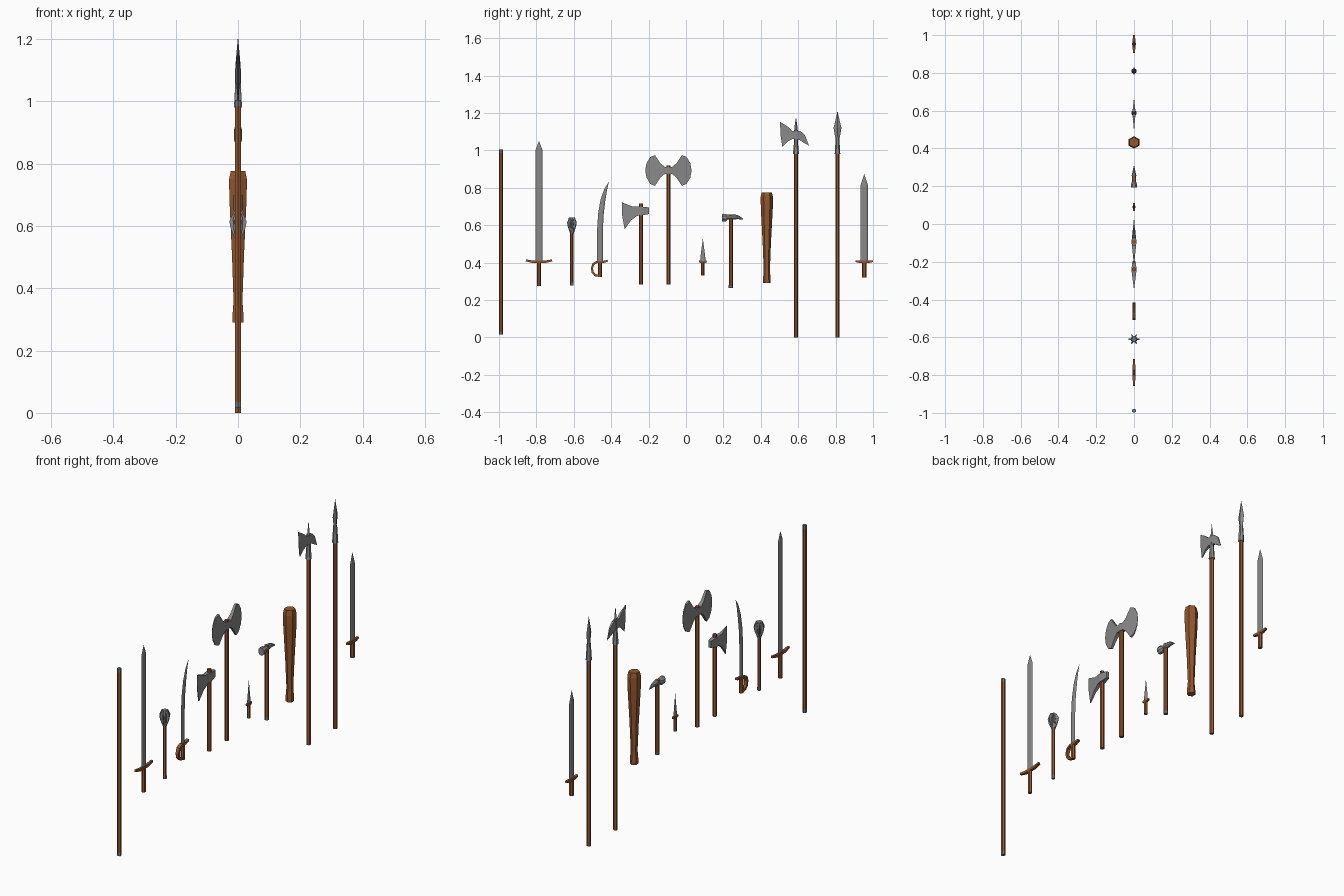
import bpy, bmesh, math
from mathutils import Vector, Matrix

if "Cube" in bpy.data.objects:
    bpy.data.objects.remove(bpy.data.objects["Cube"])


def material(name, rgb):
    m = bpy.data.materials.new(name)
    m.diffuse_color = (*rgb, 1)
    m.use_nodes = True
    m.node_tree.nodes["Principled BSDF"].inputs["Base Color"].default_value = m.diffuse_color
    return m


WOOD = material("brown wood", (0.30, 0.095, 0.027))
METAL = material("grey metal", (0.25, 0.25, 0.25))
CAP = material("blue grey steel", (0.17, 0.20, 0.23))


def finish(name, bm, mat):
    bmesh.ops.remove_doubles(bm, verts=bm.verts, dist=1e-5)
    bmesh.ops.recalc_face_normals(bm, faces=bm.faces)
    me = bpy.data.meshes.new(name)
    bm.to_mesh(me)
    bm.free()
    me.materials.append(mat)
    ob = bpy.data.objects.new(name, me)
    bpy.context.collection.objects.link(ob)
    return ob


def loft(name, yc, rings, mat, n=6, boxy=False):
    """Rings (y, z, in-plane radius, x radius) swept along a path in the yz plane."""
    bm = bmesh.new()
    phase = math.pi / n if boxy else 0
    k = 1 / math.cos(math.pi / n) if boxy else 1
    loops = []
    for i, (y, z, r, hx) in enumerate(rings):
        a, b = rings[max(i - 1, 0)], rings[min(i + 1, len(rings) - 1)]
        t = Vector((b[0] - a[0], b[1] - a[1])).normalized()
        loop = []
        for j in range(n):
            ang = phase + j * math.tau / n
            c = math.cos(ang) * r * k
            loop.append(bm.verts.new((math.sin(ang) * hx * k, yc + y + c * t.y, z - c * t.x)))
        loops.append(loop)
    for p, q in zip(loops, loops[1:]):
        for j in range(n):
            bm.faces.new((p[j], p[(j + 1) % n], q[(j + 1) % n], q[j]))
    for end, ring in ((loops[0], rings[0]), (loops[-1], rings[-1])):
        if ring[2] > 0:
            bm.faces.new(end)
    return finish(name, bm, mat)


def plate(name, yc, outline, mat, t0, t1):
    """Outline (y, z), half thickness falling from t0 at y = 0 to t1 at the far edge."""
    far = max(abs(p[0]) for p in outline)
    bm = bmesh.new()
    sides = []
    for s in (-1, 1):
        sides.append([bm.verts.new((s * (t0 + (t1 - t0) * abs(y) / far), yc + y, z))
                      for y, z in outline])
        bm.faces.new(sides[-1])
    m = len(outline)
    for i in range(m):
        j = (i + 1) % m
        bm.faces.new((sides[0][i], sides[0][j], sides[1][j], sides[1][i]))
    return finish(name, bm, mat)


def shaft(name, yc, z0, z1, r, mat=WOOD):
    loft(name, yc, [(0, z0, r, r), (0, z1, r, r)], mat)


def blade(name, yc, z0, shoulder, tip, w, hx):
    loft(name, yc, [(0, z0, w, hx), (0, shoulder, w, hx * .9), (0, tip, 0, 0)], METAL)


def guard(name, yc, half, z, lift, r=.007):
    loft(name, yc, [(-half, z + lift, r * .7, r * .8), (-half * .45, z, r, r),
                    (half * .45, z, r, r), (half, z + lift, r * .7, r * .8)], WOOD, 4, True)


# Staff with steel caps
shaft("staff", -.989, .035, .985, .0105)
shaft("staff_foot_cap", -.989, .017, .035, .011, CAP)
shaft("staff_top_cap", -.989, .985, 1.005, .011, CAP)

# Swords and dagger
blade("long_sword_blade", -.786, .40, 1.0, 1.05, .0195, .005)
guard("long_sword_guard", -.786, .07, .404, .008)
shaft("long_sword_grip", -.786, .275, .40, .010)
blade("short_sword_blade", .953, .40, .81, .875, .021, .005)
guard("short_sword_guard", .953, .046, .404, .004)
shaft("short_sword_grip", .953, .32, .40, .0115)
blade("dagger_blade", .09, .405, .43, .53, .013, .004)
guard("dagger_guard", .09, .021, .404, .002, .006)
shaft("dagger_grip", .09, .33, .40, .009)

# Mace: shaft, core and six flanges
shaft("mace_shaft", -.61, .295, .57, .009)
shaft("mace_foot_cap", -.61, .278, .295, .0095, CAP)
loft("mace_core", -.61, [(0, .555, .010, .010), (0, .575, .013, .013), (0, .61, .017, .017),
                         (0, .64, .010, .010)], CAP)
for i in range(6):
    f = plate("mace_flange", 0, [(0, .56), (.010, .56), (.023, .59), (.028, .615),
                                 (.016, .64), (0, .64)], METAL, .005, .003)
    f.data.transform(Matrix.Translation((0, -.61, 0)) @ Matrix.Rotation(math.radians(30 + 60 * i), 4, 'Z'))

# Sabre with curved blade and knuckle bow
loft("sabre_blade", 0, [(-.46, .405, .0155, .004), (-.46, .57, .0155, .004), (-.455, .66, .015, .004),
                        (-.444, .735, .013, .0035), (-.43, .79, .008, .003),
                        (-.412, .833, 0, 0)], METAL, 6)
shaft("sabre_grip", -.46, .322, .405, .0105)
loft("sabre_knuckle_bow", 0, [(-.418, .41, .005, .007), (-.445, .403, .006, .009), (-.477, .403, .006, .009),
                              (-.495, .393, .006, .009), (-.503, .37, .006, .008),
                              (-.499, .347, .006, .008), (-.486, .333, .006, .008),
                              (-.46, .329, .006, .008)], WOOD, 4, True)

# Single axe
shaft("axe_shaft", -.24, .283, .715, .011)
plate("axe_blade", -.24, [(0, .70), (-.045, .70), (-.102, .722), (-.101, .65), (-.088, .578),
                          (-.055, .625), (-.022, .65), (0, .652)], METAL, .014, .001)
plate("axe_poll", -.24, [(0, .70), (.043, .695), (.043, .66), (0, .652)], METAL, .014, .008)

# Double axe: mirrored crescents
shaft("double_axe_shaft", -.094, .283, .918, .0115)
half = [(.02, .912), (.042, .93), (.072, .975), (.097, .965), (.117, .932), (.124, .893)]
half = [(0, .912)] + half + [(y, 1.786 - z) for y, z in half[-2::-1]] + [(0, .874)]
for s in (-1, 1):
    plate("double_axe_blade", -.094, [(s * y, z) for y, z in half], METAL, .013, .0005)

# Hammer
shaft("hammer_shaft", .24, .28, .658, .011)
shaft("hammer_foot_cap", .24, .264, .28, .0115, CAP)
loft("hammer_head", 0, [(.192, .641, .020, .016), (.212, .641, .020, .016), (.223, .643, .013, .011),
                        (.258, .645, .014, .012), (.28, .642, .010, .007),
                        (.306, .632, .002, .002)], METAL, 8, True)

# Club
loft("club", .432, [(0, .29, .021, .021), (0, .305, .021, .021), (0, .36, .0165, .0165), (0, .50, .022, .022),
                    (0, .69, .032, .032), (0, .75, .033, .033), (0, .776, .027, .027)], WOOD)

# Halberd: socket, spike, axe blade and rear hook
shaft("halberd_shaft", .588, 0, 1.0, .011)
loft("halberd_socket", .588, [(0, .98, .016, .015), (0, 1.04, .011, .011), (0, 1.11, .010, .010)], METAL)
loft("halberd_spike", .588, [(0, 1.10, .010, .007), (0, 1.125, .008, .006), (0, 1.18, 0, 0)], METAL, 4)
plate("halberd_blade", .588, [(0, 1.105), (-.02, 1.105), (-.045, 1.128), (-.085, 1.153), (-.083, 1.085),
                              (-.073, 1.018), (-.045, 1.048), (-.02, 1.06), (0, 1.06)], METAL, .009, .001)
plate("halberd_hook", .588, [(0, 1.105), (.022, 1.105), (.048, 1.082), (.07, 1.025),
                             (.042, 1.04), (.02, 1.055), (0, 1.06)], METAL, .009, .001)

# Spear
shaft("spear_shaft", .81, 0, 1.0, .011)
loft("spear_socket", .81, [(0, .98, .015, .015), (0, 1.03, .012, .012), (0, 1.075, .009, .009)], METAL)
loft("spear_blade", .81, [(0, 1.05, .009, .008), (0, 1.12, .021, .008), (0, 1.21, 0, 0)], METAL, 4)
